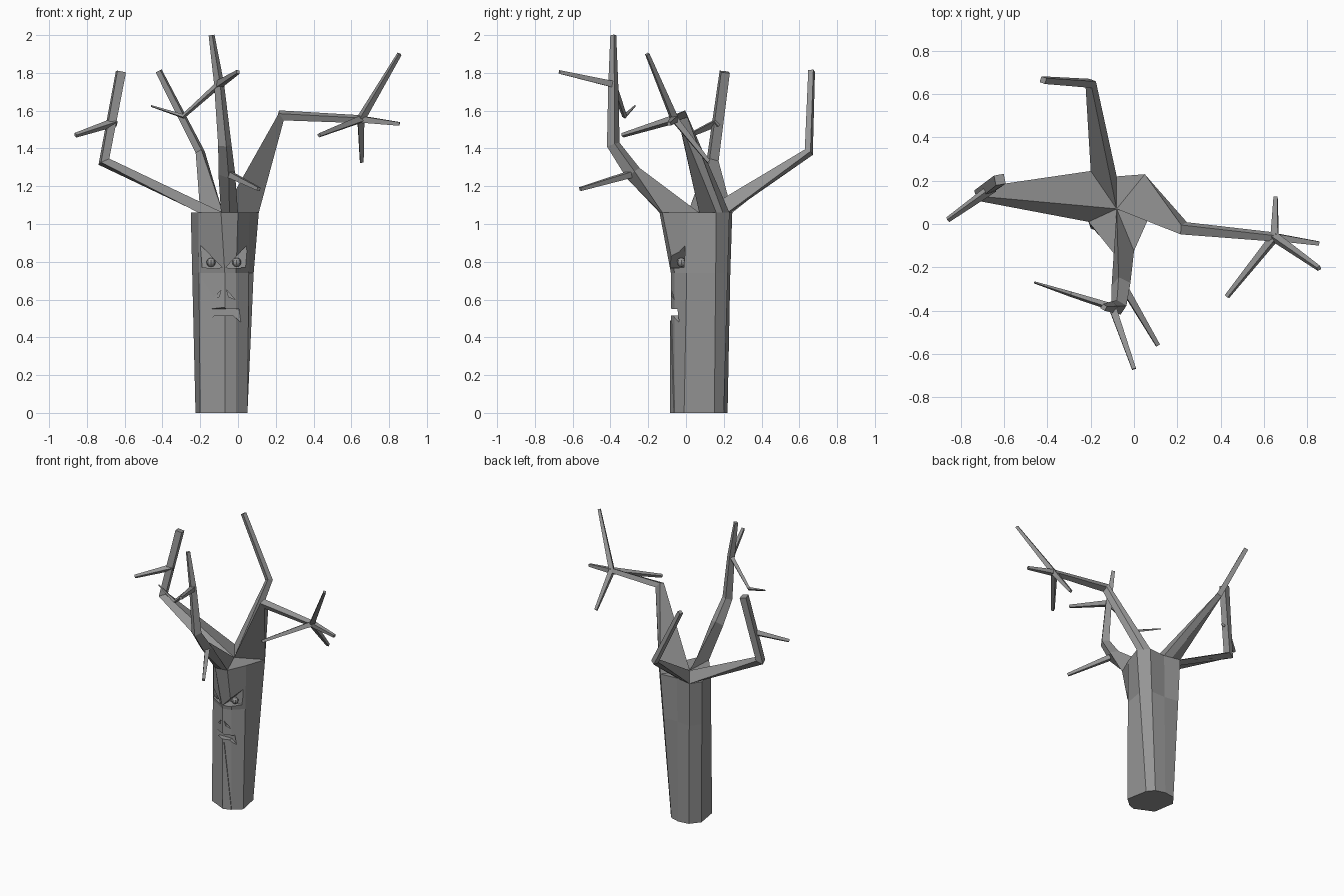
import bpy, bmesh, math
from mathutils import Vector

if "Cube" in bpy.data.objects:
    bpy.data.objects.remove(bpy.data.objects["Cube"], do_unlink=True)

GREY = (0.3, 0.3, 0.3, 1)
bark = bpy.data.materials.new("grey_bark")
bark.use_nodes = True
bark.diffuse_color = GREY
bark.node_tree.nodes["Principled BSDF"].inputs["Base Color"].default_value = GREY


def finish(bm, name):
    bmesh.ops.recalc_face_normals(bm, faces=bm.faces[:])
    mesh = bpy.data.meshes.new(name)
    bm.to_mesh(mesh)
    bm.free()
    mesh.materials.append(bark)
    obj = bpy.data.objects.new(name, mesh)
    bpy.context.collection.objects.link(obj)
    return obj


def loft(name, rings):
    """Skin a stack of equal rings and cap both ends."""
    bm = bmesh.new()
    loops = [[bm.verts.new(p) for p in ring] for ring in rings]
    n = len(loops[0])
    for a, b in zip(loops, loops[1:]):
        for i in range(n):
            j = (i + 1) % n
            bm.faces.new((a[i], a[j], b[j], b[i]))
    bm.faces.new(loops[0][::-1])
    bm.faces.new(loops[-1])
    return finish(bm, name)


def limb(name, path, radii, root=None):
    """Tapered branch with mitred square sections, optionally grown from a root polygon."""
    path = [Vector(p) for p in path]
    rings = []
    side = Vector((0.6, 0.5, 0.62))
    flip = 1
    if root:
        root = [Vector(p) for p in root]
        heart = sum(root, Vector()) / len(root)
        side = root[0] - heart
        normal = (root[1] - root[0]).cross(root[2] - root[0])
        flip = 1 if normal.dot(path[0] - heart) > 0 else -1
        rings.append(root)
        line = [heart] + path
    else:
        line = [path[0] * 2 - path[1]] + path
    for k, (p, r) in enumerate(zip(path, radii), 1):
        t = (line[k] - line[k - 1]).normalized()
        if k + 1 < len(line):
            t = (t + (line[k + 1] - line[k]).normalized()).normalized()
        side = (side - t * side.dot(t)).normalized()
        other = t.cross(side) * flip
        rings.append([p + side * r, p + other * r, p - side * r, p - other * r])
    return loft(name, rings)


# Trunk: base outline and crown outline, counter-clockwise from the front ridge
base = [(-.07, -.08), (-.01, -.06), (.05, -.01), (.02, .15), (-.02, .2),
        (-.09, .22), (-.17, .21), (-.225, .14), (-.2, -.02)]
crown = [(-.09, -.14), (0, -.125), (.06, .01), (.11, .16), (.05, .23),
         (-.08, .22), (-.2, .245), (-.25, .17), (-.21, .01)]
BROW, TOP = 0.74, 1.06


def trunk_ring(z):
    f = z / TOP
    ring = []
    for i, (a, b) in enumerate(zip(base, crown)):
        g = 0 if i in (0, 1) and z < TOP else f
        ring.append((a[0] + (b[0] - a[0]) * g, a[1] + (b[1] - a[1]) * g, z))
    return ring


trunk = loft("trunk", [trunk_ring(z) for z in (0, BROW, TOP)])


# Face: hollows carved into the front of the trunk
def carve(name, outline, depth, roof=9):
    front = [(x, -0.3, z) for x, z in outline]
    back = [(x, depth, min(z, roof)) for x, z in outline]
    cutter = loft(name, [front, back])
    cutter.hide_render = True
    mod = trunk.modifiers.new(name, "BOOLEAN")
    mod.operation, mod.solver, mod.object = "DIFFERENCE", "EXACT", cutter
    bpy.context.view_layer.objects.active = trunk
    bpy.ops.object.modifier_apply(modifier=name)
    bpy.data.objects.remove(cutter, do_unlink=True)


MID = -0.075
for s, label in ((1, "left"), (-1, "right")):
    carve(label + "_eye_socket", [(MID + s * x, z) for x, z in
          ((.01, .77), (.04, .765), (.115, .77), (.125, .89))], -0.005)
    carve(label + "_nostril", [(MID + s * x, z) for x, z in
          ((.015, .65), (.025, .615), (.06, .6))], -0.05)
    bm = bmesh.new()
    bmesh.ops.create_uvsphere(bm, u_segments=8, v_segments=6, radius=0.024)
    bmesh.ops.translate(bm, vec=(MID + s * .068, -0.025, 0.797), verts=bm.verts[:])
    finish(bm, label + "_eyeball")
half = [(.05, .515), (.09, .48), (.08, .555)]
carve("mouth", [(MID + x, z) for x, z in half] + [(MID, .6)]
      + [(MID - x, z) for x, z in half[::-1]], -0.035, 0.55)

# Thin raised bark ridge down the front
loft("bark_ridge", [[(-.068, -.084, .49), (-.068, -.07, .49), (-.058, -.07, .49), (-.058, -.081, .49)],
                    [(-.068, -.084, 0), (-.068, -.07, 0), (-.01, -.05, 0), (-.01, -.064, 0)]])

# Main boughs, each grown from a wedge of the crown
heart = Vector((-.08, .07, TOP))
rim = [Vector((x, y, TOP)) for x, y in crown]


def wedge(i, j):
    return [heart, rim[i], (rim[i] + rim[j]) / 2, rim[j]]


knot = (.65, -.06, 1.555)
limb("left_bough", [(.23, -.02, 1.575), knot], [.033, .022], wedge(3, 4))
limb("back_bough", [(-.2, .65, 1.38), (-.42, .665, 1.81)], [.026, .02], wedge(5, 6))
limb("right_bough", [(-.71, .14, 1.33), (-.62, .205, 1.805)], [.036, .033], wedge(6, 8))
limb("front_bough", [(-.06, -.28, 1.27), (-.07, -.385, 1.42), (-.1, -.385, 1.74),
                     (-.14, -.385, 2)], [.045, .036, .027, .016], wedge(0, 1))

# Twigs
fork = (-.1, -.385, 1.74)
twigs = {
    "left_twig_outer": [knot, (.855, -.09, 1.53)],
    "left_twig_high": [knot, (.855, -.205, 1.9)],
    "left_twig_front": [knot, (.43, -.335, 1.47)],
    "left_twig_low": [knot, (.655, .12, 1.33)],
    "right_twig": [(-.65, .17, 1.54), (-.86, .02, 1.47)],
    "front_twig_low": [(-.06, -.27, 1.27), (.11, -.56, 1.185)],
    "front_twig_high": [fork, (0, -.67, 1.805)],
    "front_twig_side": [fork, (-.29, -.325, 1.57), (-.46, -.27, 1.625)],
}
for name, path in twigs.items():
    limb(name, path, [.024, .013] if len(path) == 2 else [.018, .013, .005])
